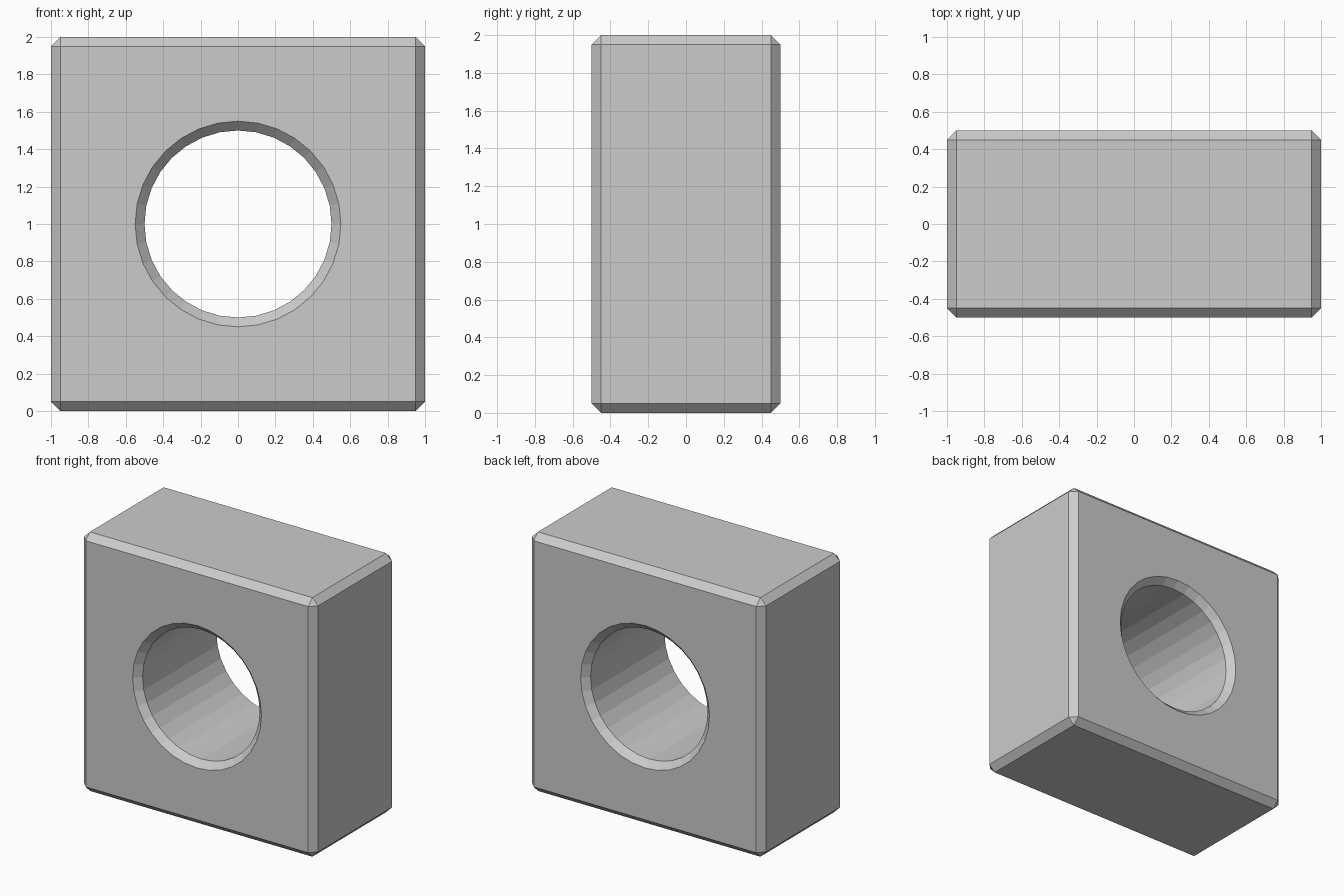
import bpy, bmesh
from math import cos, sin, tau

if "Cube" in bpy.data.objects:
    bpy.data.objects.remove(bpy.data.objects["Cube"])

SIDES = 32
CHAMFER = 0.05


def bore_cutter(name, profile, z):
    """Solid turned around the y axis from (y, radius) pairs."""
    bm = bmesh.new()
    rings = [[bm.verts.new((r * cos(tau * i / SIDES), y, z + r * sin(tau * i / SIDES)))
              for i in range(SIDES)] for y, r in profile]
    for a, b in zip(rings, rings[1:]):
        for i in range(SIDES):
            j = (i + 1) % SIDES
            bm.faces.new((a[i], a[j], b[j], b[i]))
    bm.faces.new(rings[0])
    bm.faces.new(rings[-1])
    bmesh.ops.recalc_face_normals(bm, faces=bm.faces)
    mesh = bpy.data.meshes.new(name)
    bm.to_mesh(mesh)
    bm.free()
    obj = bpy.data.objects.new(name, mesh)
    bpy.context.collection.objects.link(obj)
    obj.hide_render = True
    obj.display_type = 'WIRE'
    return obj


# Block with chamfered outer edges
bpy.ops.mesh.primitive_cube_add(size=1, location=(0, 0, 1))
block = bpy.context.object
block.name = "block"
block.scale = (2, 1, 2)
bpy.ops.object.transform_apply(location=True, rotation=False, scale=True)
bevel = block.modifiers.new("edge_chamfer", 'BEVEL')
bevel.width = CHAMFER
bevel.segments = 1

# Through hole with flared rims front and back
cutter = bore_cutter("bore_cutter",
                     [(-0.6, 0.65), (-0.45, 0.5), (0.45, 0.5), (0.6, 0.65)], 1)
cut = block.modifiers.new("bore", 'BOOLEAN')
cut.operation = 'DIFFERENCE'
cut.solver = 'EXACT'
cut.object = cutter

# Apply the modifiers, then drop the helper
bpy.context.view_layer.objects.active = block
for mod in ("edge_chamfer", "bore"):
    bpy.ops.object.modifier_apply(modifier=mod)
bpy.data.objects.remove(cutter)
